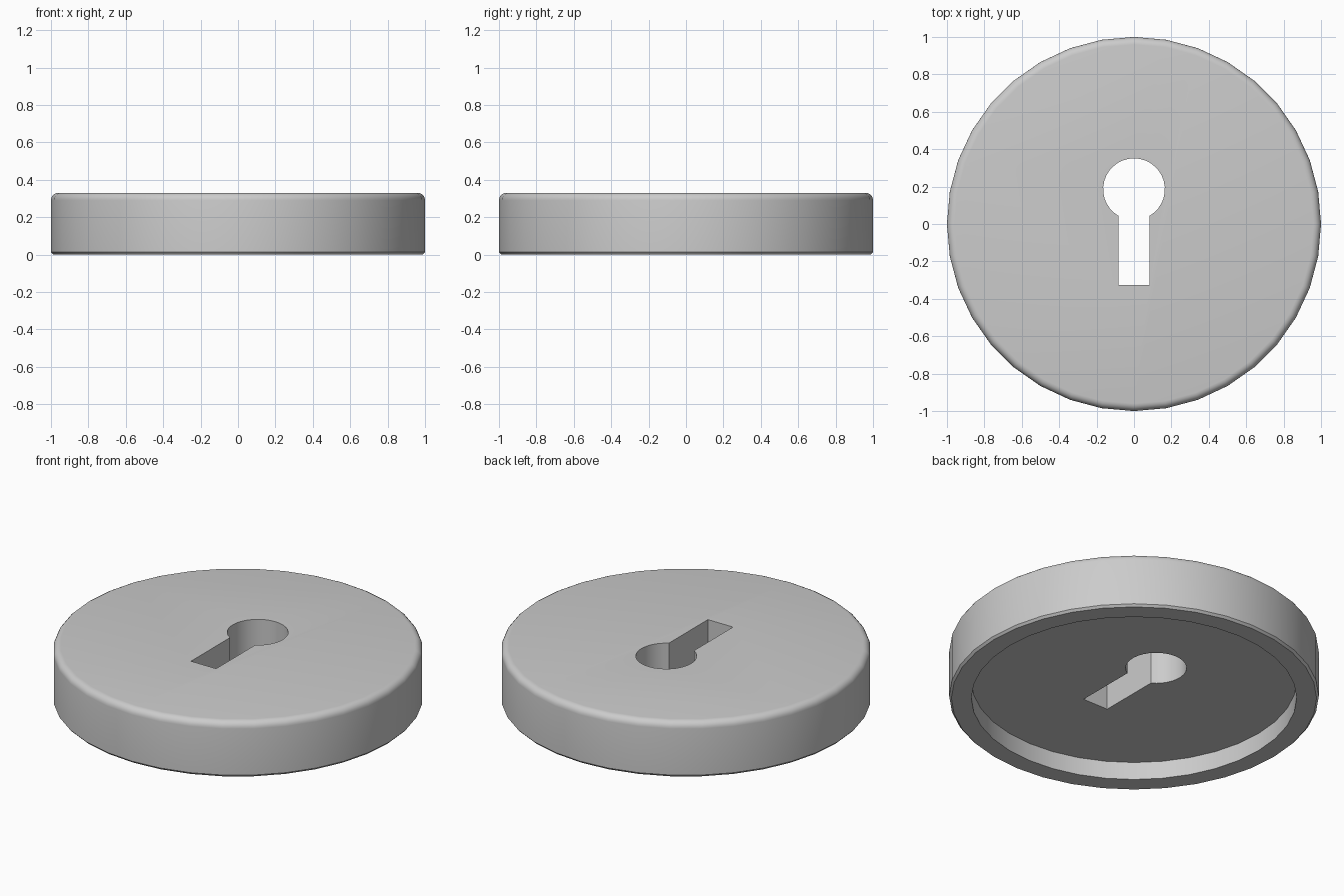
import bpy, bmesh
from math import sin, cos, pi, radians, asin

if "Cube" in bpy.data.objects:
    bpy.data.objects.remove(bpy.data.objects["Cube"])

SIDES = 36


def mesh_object(name, bm):
    bmesh.ops.recalc_face_normals(bm, faces=bm.faces)
    mesh = bpy.data.meshes.new(name)
    bm.to_mesh(mesh)
    bm.free()
    obj = bpy.data.objects.new(name, mesh)
    bpy.context.collection.objects.link(obj)
    return obj


def skin(name, rings):
    """Bridge closed rings of points in order and cap both ends."""
    bm = bmesh.new()
    loops = [[bm.verts.new(p) for p in ring] for ring in rings]
    n = len(loops[0])
    for a, b in zip(loops, loops[1:]):
        for i in range(n):
            j = (i + 1) % n
            bm.faces.new((a[i], a[j], b[j], b[i]))
    bm.faces.new(loops[0])
    bm.faces.new(loops[-1])
    return mesh_object(name, bm)


def circle(r, z):
    return [(r * cos(2 * pi * i / SIDES), r * sin(2 * pi * i / SIDES), z)
            for i in range(SIDES)]


# Disc: recess floor, recess wall, bottom rim, small chamfer, rounded top edge
height, fillet = 0.33, 0.04
profile = [(0.88, 0.106), (0.88, 0), (0.988, 0), (1, 0.013)]
profile += [(1 - fillet + fillet * cos(a), height - fillet + fillet * sin(a))
            for a in (k * pi / 10 for k in range(6))]
disc = skin("keyhole_cover", [circle(r, z) for r, z in profile])

# Keyhole cutter: round top joined to a straight slot
cy, r, half, slot_end = 0.186, 0.165, 0.083, -0.325
start = -pi / 2 + asin(half / r)
sweep = 2 * pi - 2 * asin(half / r)
steps = 28
outline = [(-half, slot_end), (half, slot_end)]
outline += [(r * cos(start + sweep * i / steps), cy + r * sin(start + sweep * i / steps))
            for i in range(steps + 1)]
cutter = skin("keyhole_cutter", [[(x, y, z) for x, y in outline] for z in (-0.2, 0.6)])
cutter.hide_render = True

# Cut the keyhole through the disc
cut = disc.modifiers.new("keyhole", 'BOOLEAN')
cut.operation = 'DIFFERENCE'
cut.solver = 'EXACT'
cut.object = cutter
bpy.context.view_layer.objects.active = disc
disc.select_set(True)
bpy.ops.object.modifier_apply(modifier=cut.name)
bpy.data.objects.remove(cutter)

# Smooth the round walls, keep the hard edges
bpy.ops.object.shade_smooth_by_angle(angle=radians(30))
